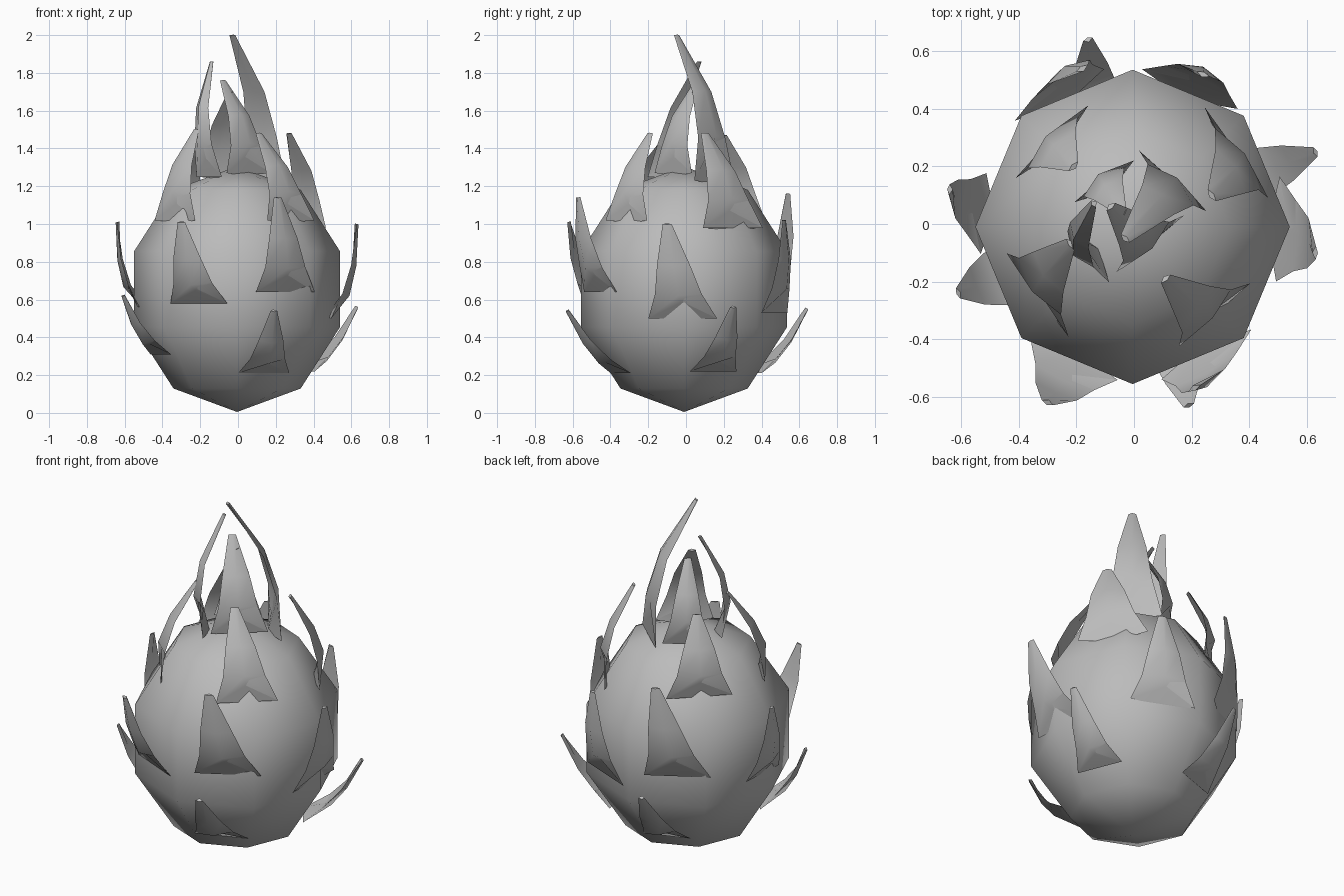
import bpy, bmesh
from math import radians, sin, cos, sqrt
from mathutils import Vector

if "Cube" in bpy.data.objects:
    bpy.data.objects.remove(bpy.data.objects["Cube"])

grey = bpy.data.materials.new("plain grey")
grey.use_nodes = True
COLOUR = (0.5, 0.5, 0.5, 1)
grey.diffuse_color = COLOUR
grey.node_tree.nodes["Principled BSDF"].inputs["Base Color"].default_value = COLOUR

RADIUS, HALF_HEIGHT = 0.573, 0.65
CENTRE = Vector((-0.005, -0.01, 0.655))


def finish(bm, name, angle):
    bmesh.ops.recalc_face_normals(bm, faces=bm.faces)
    if bm.calc_volume(signed=True) < 0:
        bmesh.ops.reverse_faces(bm, faces=bm.faces)
    mesh = bpy.data.meshes.new(name)
    bm.to_mesh(mesh)
    bm.free()
    mesh.materials.append(grey)
    obj = bpy.data.objects.new(name, mesh)
    bpy.context.collection.objects.link(obj)
    bpy.ops.object.select_all(action='DESELECT')
    obj.select_set(True)
    bpy.context.view_layer.objects.active = obj
    bpy.ops.object.shade_smooth_by_angle(angle=radians(angle))


def on_body(azimuth, z):
    """Point on the fruit skin at an azimuth and a height."""
    r = 0.955 * RADIUS * sqrt(1 - ((z - CENTRE.z) / HALF_HEIGHT) ** 2)
    a = radians(azimuth)
    return Vector((r * cos(a), r * sin(a), z))


def leaf(name, curve, start, end, base_z, *tip):
    """Thin curved scale, wide at the skin and narrow at the tip."""
    a, b, tip = on_body(start, base_z), on_body(end, base_z), Vector(tip)
    root = (a + b) / 2
    across, along = b - a, tip - root
    out = across.cross(along).normalized()
    if out.dot(Vector((root.x, root.y, 0))) < 0:
        out = -out
    bm = bmesh.new()
    rows = []
    # Each row: position along the leaf, share of the base width, ridge height
    for t, width, ridge in ((0, 1, 0.015), (0.27, 0.68, 0.035),
                            (0.58, 0.48, 0.025), (1, 0.13, 0.008)):
        bow = out * along.length * curve * t * (1 - t)
        mid = root + along * t + bow
        side = across * width / 2
        lift = along * (0.17 if t == 0 else 0)
        inner = out * (-0.04 if t == 0 else ridge - 0.02)
        points = (mid - side, mid + out * ridge + lift, mid + side, mid + inner)
        rows.append([bm.verts.new(p) for p in points])
    for low, high in zip(rows, rows[1:]):
        for i in range(4):
            j = (i + 1) % 4
            bm.faces.new((low[i], low[j], high[j], high[i]))
    bm.faces.new(rows[0])
    bm.faces.new(rows[-1])
    finish(bm, name, 50)


# Fruit body: eight-sided egg with five bands
bm = bmesh.new()
bmesh.ops.create_uvsphere(bm, u_segments=8, v_segments=5, radius=1)
for v in bm.verts:
    v.co = Vector((v.co.x * RADIUS, v.co.y * RADIUS, v.co.z * HALF_HEIGHT)) + CENTRE
finish(bm, "fruit_body", 80)

# Leaves per tier: outward curve, then start azimuth, end azimuth, base height, tip
TIERS = {
    "lower_leaf": (0.25, [
        (-90, -47, .21, .19, -.63, .54),
        (3, 41, .22, .63, .25, .56),
        (90, 129, .21, -.16, .64, .55),
        (183, 220, .31, -.61, -.24, .62)]),
    "middle_leaf": (0.22, [
        (229, 264, .58, -.30, -.62, 1.01),
        (280, 318, .64, .21, -.57, 1.14),
        (-22, 18, .5, .63, -.1, 1),
        (48, 87, .53, .24, .52, 1.02),
        (101, 139, .63, -.18, .54, 1.16),
        (161, 191, .56, -.64, .12, 1.01)]),
    "upper_leaf": (0.3, [
        (193, 240, 1.02, -.22, -.07, 1.5),
        (290, 333, 1.02, .11, -.19, 1.48),
        (11, 59, .98, .27, .1, 1.48),
        (111, 159, 1.04, -.21, .2, 1.47)]),
    "crown_leaf": (0.36, [
        (10, 86, 1.23, -.03, -.05, 2),
        (185, 247, 1.25, -.14, .07, 1.86),
        (-110, 10, 1.27, -.08, .06, 1.76),
        (90, 160, 1.25, -.04, .04, 1.7)]),
}
for tier, (curve, leaves) in TIERS.items():
    for number, values in enumerate(leaves, 1):
        leaf(f"{tier}_{number}", curve, *values)
